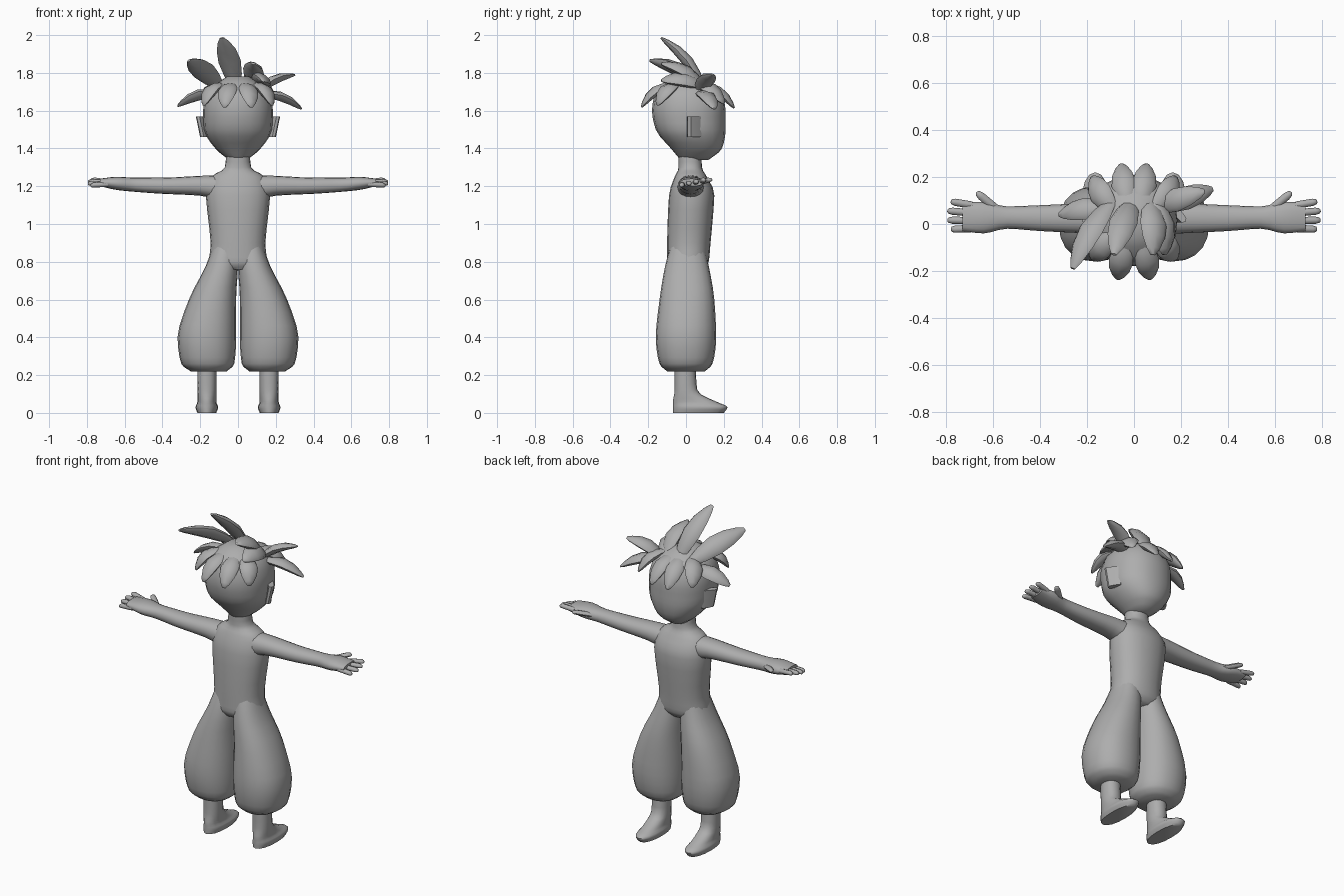
import bpy, bmesh, math
from mathutils import Vector

cube = bpy.data.objects.get("Cube")
if cube:
    bpy.data.objects.remove(cube, do_unlink=True)

# One plain grey clay material for the whole figure
clay = bpy.data.materials.new("plain grey")
clay.use_nodes = True
grey = (0.42, 0.42, 0.42, 1)
clay.diffuse_color = grey
clay.node_tree.nodes["Principled BSDF"].inputs["Base Color"].default_value = grey


def ease(values, steps):
    """Smooth curve through the values that never overshoots them."""
    gaps = [after - before for before, after in zip(values, values[1:])]
    padded = [gaps[0]] + gaps + [gaps[-1]]
    slopes = [2 * a * b / (a + b) if a * b > 0 else 0 for a, b in zip(padded, padded[1:])]
    result = []
    for value, gap, enter, leave in zip(values, gaps, slopes, slopes[1:]):
        for step in range(steps):
            t = step / steps
            bend = (1 - t) * enter - t * leave + (2 * t - 1) * gap
            result.append(value + gap * t + t * (1 - t) * bend)
    return result + [values[-1]]


def refine(rows, steps=3):
    """Add in-between rows to a short table of section sizes."""
    return list(zip(*(ease(column, steps) for column in zip(*rows))))


def loft(name, rings, segments=16, power=0.9, side=1, angle=55):
    """Skin a closed tube through rings given as (centre, half axis, half axis)."""
    bm = bmesh.new()
    rows = []
    for centre, a, b in rings:
        row = []
        for i in range(segments):
            turn = math.tau * i / segments
            c, s = math.cos(turn), math.sin(turn)
            c = math.copysign(abs(c) ** power, c)
            s = math.copysign(abs(s) ** power, s)
            point = centre + a * c + b * s
            row.append(bm.verts.new((point.x * side, point.y, point.z)))
        rows.append(row)
    for low, high in zip(rows, rows[1:]):
        for i in range(segments):
            j = (i + 1) % segments
            bm.faces.new((low[i], low[j], high[j], high[i]))
    bm.faces.new(rows[0])
    bm.faces.new(rows[-1])
    bmesh.ops.recalc_face_normals(bm, faces=bm.faces)
    mesh = bpy.data.meshes.new(name)
    bm.to_mesh(mesh)
    bm.free()
    mesh.materials.append(clay)
    obj = bpy.data.objects.new(name, mesh)
    bpy.context.collection.objects.link(obj)
    bpy.ops.object.select_all(action="DESELECT")
    obj.select_set(True)
    bpy.context.view_layer.objects.active = obj
    bpy.ops.object.shade_smooth_by_angle(angle=math.radians(angle))


def level(z, x0, x1, y0, y1):
    """Horizontal ring filling the given x and y extents."""
    return (Vector((x0 + x1, y0 + y1, z + z)) / 2,
            Vector((x1 - x0, 0, 0)) / 2, Vector((0, y1 - y0, 0)) / 2)


def upright(x, y0, y1, z0, z1):
    """Ring across the arm filling the given y and z extents."""
    return (Vector((x + x, y0 + y1, z0 + z1)) / 2,
            Vector((0, y1 - y0, 0)) / 2, Vector((0, 0, z1 - z0)) / 2)


def spike(name, base, tip, outward, width, depth, profile, bow, side=1):
    """Tapered, bowed tube from base to tip, flattened along outward."""
    base, tip = Vector(base), Vector(tip)
    along = (tip - base).normalized()
    normal = (outward - along * outward.dot(along)).normalized()
    across = along.cross(normal)
    rings = []
    for t, scale in profile:
        centre = base.lerp(tip, t) + normal * (bow * math.sin(math.pi * t))
        rings.append((centre, across * (width * scale), normal * (depth * scale)))
    loft(name, rings, segments=8, power=1, side=side)


# Torso and neck: height, half width, back, front
torso = [
    (0.76, 0.12, -0.08, 0.09), (0.8, 0.155, -0.1, 0.12), (0.9, 0.145, -0.1, 0.13),
    (1.15, 0.17, -0.09, 0.15), (1.25, 0.14, -0.06, 0.11), (1.3, 0.07, -0.04, 0.085),
    (1.4, 0.06, -0.04, 0.08),
]
loft("torso", [level(z, -w, w, back, front) for z, w, back, front in refine(torso)], 20)

# Head with a flatter face and a rounded back: same columns
head = [
    (1.34, 0.05, -0.03, 0.12), (1.4, 0.12, -0.08, 0.19), (1.5, 0.18, -0.16, 0.21),
    (1.6, 0.185, -0.18, 0.21), (1.7, 0.16, -0.16, 0.18), (1.78, 0.06, -0.06, 0.07),
]
loft("head", [level(z, -w, w, back, front) for z, w, back, front in refine(head)], 20)

# Baggy trouser leg: height, inner, outer, back, front
trousers = [
    (0.22, 0.06, 0.25, -0.1, 0.1), (0.26, 0.02, 0.3, -0.14, 0.14),
    (0.4, 0.01, 0.32, -0.16, 0.16), (0.6, 0.01, 0.26, -0.14, 0.15),
    (0.78, 0, 0.17, -0.11, 0.12), (0.92, 0, 0.12, -0.07, 0.09),
]

# Lower leg flowing into the foot: height, half width, heel, toe
foot = [
    (0, 0.05, -0.07, 0.2), (0.03, 0.06, -0.07, 0.22), (0.06, 0.05, -0.07, 0.16),
    (0.12, 0.05, -0.06, 0.06), (0.25, 0.05, -0.06, 0.05),
]

# Arm and palm: distance out, back, front, bottom, top
arm = [
    (0.06, -0.05, 0.1, 1.11, 1.26), (0.2, -0.04, 0.09, 1.15, 1.255),
    (0.4, -0.03, 0.08, 1.16, 1.245), (0.54, -0.02, 0.075, 1.17, 1.245),
    (0.64, -0.04, 0.095, 1.18, 1.25), (0.73, -0.03, 0.09, 1.2, 1.24),
]

up = Vector((0, 0, 1))
finger_profile = [(0, 1), (0.8, 0.95), (0.95, 0.7), (1, 0.3)]
finger_names = ("index_finger", "middle_finger", "ring_finger", "little_finger")

for label, side in (("left", 1), ("right", -1)):
    loft(label + "_trouser_leg", [level(*row) for row in refine(trousers)], 20, side=side)
    loft(label + "_leg_and_foot",
         [level(z, 0.165 - w, 0.165 + w, heel, toe) for z, w, heel, toe in refine(foot)],
         side=side)
    loft(label + "_arm", [upright(*row) for row in refine(arm)], side=side)

    # Four fanned fingers, each a little lower than the last
    for i, finger in enumerate(finger_names):
        y = 0.08 - 0.033 * i
        reach = 0.795 if i in (1, 2) else 0.78
        spike(f"{label}_{finger}", (0.69, y, 1.222 - 0.004 * i),
              (reach, y * 1.2, 1.233 - 0.01 * i), up, 0.016, 0.014,
              finger_profile, 0.004, side)
    spike(label + "_thumb", (0.57, 0.05, 1.21), (0.67, 0.135, 1.235), up, 0.018, 0.014,
          finger_profile, 0.004, side)

    # Flat ear, flaring out towards the back and top
    ear = [(Vector((0.173 + 0.016 * t, 0.044, 1.46 + 0.11 * t)),
            Vector((0.022 + 0.008 * t, -0.035, 0)), Vector((0.012, 0.012, 0)))
           for t in (0, 1)]
    loft(label + "_ear", ear, 8, 0.6, side, 35)

# Hair: leaf-shaped locks, each group springing from its own part of the scalp
lock_profile = [(0, 0.45), (0.2, 0.8), (0.45, 1), (0.7, 0.85), (0.9, 0.5), (1, 0.2)]
skull = Vector((0, 0.02, 1.56))


def lock(name, base, tip, width):
    outward = (Vector(base) + Vector(tip)) / 2 - skull
    spike("hair_" + name, base, tip, outward, width, width / 2, lock_profile, 0.025)


crown = {
    "tall": (-0.085, -0.13, 1.985), "swept": (-0.26, -0.19, 1.865),
    "small": (0.08, -0.13, 1.85), "curl": (0.13, -0.13, 1.76),
}
for name, tip in crown.items():
    lock("crown_" + name, (tip[0] / 2 + 0.03, 0.09, 1.73), tip, 0.06)

temples = {
    "upper": (0.3, 0.14, 1.79), "left": (0.335, 0.15, 1.61), "right": (-0.32, 0.04, 1.625),
}
for name, tip in temples.items():
    lock("temple_" + name, (tip[0] / 3, 0.07, 1.69), tip, 0.05)

rim = {
    "fringe_outer": (0.18, 0.2, 1.64), "fringe_inner": (0.055, 0.255, 1.615),
    "nape_outer": (0.18, -0.15, 1.63), "nape_inner": (0.07, -0.235, 1.62),
}
for name, (x, y, z) in rim.items():
    for label, side in (("left", 1), ("right", -1)):
        lock(f"{name}_{label}", (side * x / 2, y * 0.3, 1.74), (side * x, y, z), 0.052)
